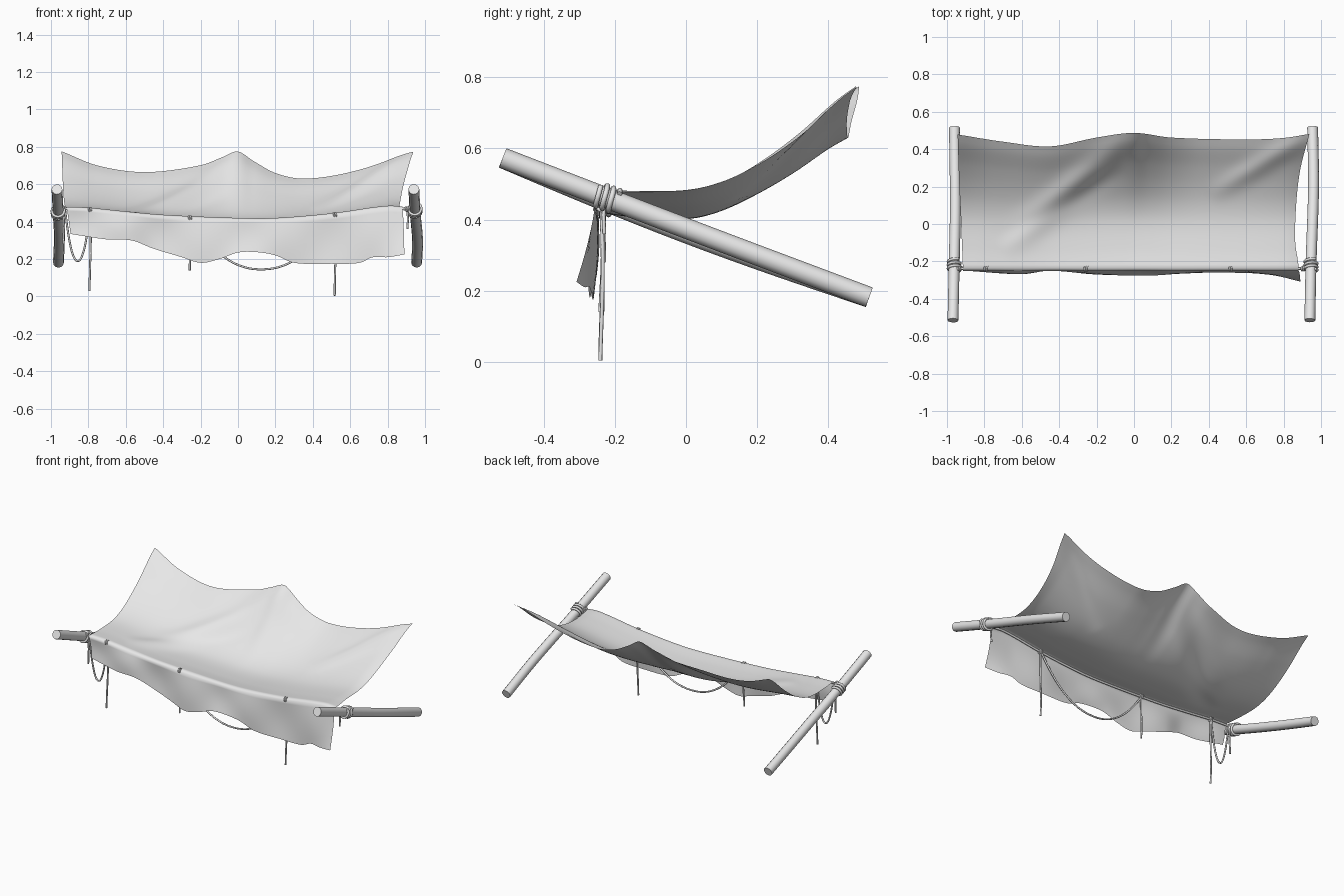
import bpy, bmesh, math
from mathutils import Vector

if "Cube" in bpy.data.objects:
    bpy.data.objects.remove(bpy.data.objects["Cube"], do_unlink=True)

grey = bpy.data.materials.new("plain_grey")
grey.use_nodes = True
grey.diffuse_color = (0.8, 0.8, 0.8, 1)
grey.node_tree.nodes["Principled BSDF"].inputs["Base Color"].default_value = (0.8, 0.8, 0.8, 1)


def smooth_table(points):
    """Smooth function through (position, value) pairs, clamped at the ends."""
    def slope(i):
        a, b = points[max(i - 1, 0)], points[min(i + 1, len(points) - 1)]
        return (b[1] - a[1]) / (b[0] - a[0])

    def value(x):
        if x <= points[0][0]:
            return points[0][1]
        for i in range(len(points) - 1):
            (x0, y0), (x1, y1) = points[i], points[i + 1]
            if x <= x1:
                h = x1 - x0
                t = (x - x0) / h
                s = t * t * (3 - 2 * t)
                return (y0 + (y1 - y0) * s + h * slope(i) * t * (1 - t) ** 2
                        - h * slope(i + 1) * t * t * (1 - t))
        return points[-1][1]
    return value


def finish(obj, angle):
    bpy.ops.object.select_all(action='DESELECT')
    obj.select_set(True)
    bpy.context.view_layer.objects.active = obj
    if obj.type == 'CURVE':
        bpy.ops.object.convert(target='MESH')
    bpy.ops.object.shade_smooth_by_angle(angle=math.radians(angle))


def tube(name, path, radius, sides=2):
    curve = bpy.data.curves.new(name, 'CURVE')
    curve.dimensions = '3D'
    curve.bevel_depth = radius
    curve.bevel_resolution = sides
    curve.use_fill_caps = True
    spline = curve.splines.new('POLY')
    spline.points.add(len(path) - 1)
    for point, co in zip(spline.points, path):
        point.co = (*co, 1)
    curve.materials.append(grey)
    obj = bpy.data.objects.new(name, curve)
    bpy.context.collection.objects.link(obj)
    finish(obj, 50)


def coil(name, centre, axis, radius, thickness, turns, pitch):
    axis = axis.normalized()
    side = axis.orthogonal().normalized()
    up = axis.cross(side)
    steps = turns * 20
    path = []
    for i in range(steps + 1):
        a = 2 * math.pi * i / 20
        along = (i / 20 - turns / 2) * pitch
        path.append(centre + side * radius * math.cos(a) + up * radius * math.sin(a) + axis * along)
    tube(name, path, thickness)


# Cloth outlines: front fold, back edge, hem and side edges
fold_z = smooth_table([(-.92, .48), (-.8, .475), (-.6, .455), (-.4, .437), (0, .42),
                       (.2, .42), (.5, .445), (.8, .485), (.92, .475)])
back_z = smooth_table([(-.94, .775), (-.75, .70), (-.5, .665), (-.2, .70), (-.08, .738), (0, .768),
                       (.08, .725), (.2, .66), (.35, .63), (.6, .665), (.94, .77)])
back_y = smooth_table([(-.94, .478), (-.7, .44), (-.45, .415), (-.2, .462), (0, .487),
                       (.2, .462), (.6, .452), (.8, .46), (.94, .482)])
hem_z = smooth_table([(-.9, .335), (-.7, .305), (-.57, .30), (-.45, .255), (-.3, .21),
                      (-.2, .18), (-.1, .20), (0, .235), (.1, .237), (.2, .22), (.3, .18),
                      (.5, .175), (.65, .18), (.72, .21), (.8, .21), (.89, .225)])
hem_y = smooth_table([(-.9, -.25), (-.6, -.268), (-.45, -.25), (-.2, -.27), (.1, -.275),
                      (.3, -.262), (.6, -.262), (.75, -.275), (.89, -.308)])
rise = smooth_table([(0, 0), (.15, -.02), (.35, 0), (.49, .10), (.63, .29),
                     (.78, .56), (.92, .86), (1, 1)])
left_x = smooth_table([(-1, -.895), (0, -.915), (.35, -.925), (.65, -.935), (1, -.943)])
right_x = smooth_table([(-1, .89), (0, .88), (.2, .862), (.5, .868), (.75, .89), (1, .938)])


def crease(x, y, start, end, width, height):
    """Soft ridge along a line, fading at both ends."""
    a, b = Vector(start), Vector(end)
    d = b - a
    p = Vector((x, y)) - a
    t = p.dot(d) / d.length_squared
    if not 0 < t < 1:
        return 0
    off = (p - d * t).length
    return height * math.sin(math.pi * t) * math.exp(-(off / width) ** 2)


def cloth_point(s, v):
    x = left_x(v) + (right_x(v) - left_x(v)) * s
    if v >= 0:
        y = -.235 + v * (back_y(x) + .235)
        z = fold_z(x) + (back_z(x) - fold_z(x)) * rise(v)
        z -= .018 * math.sin(math.pi * v) * math.sin(math.pi * s)
        z += crease(x, y, (.05, .53), (-.72, -.15), .07, .035)
        z += crease(x, y, (-.05, .3), (-.75, -.1), .05, -.015)
        z += crease(x, y, (.98, .5), (.4, .15), .05, .022)
        return x, y, z
    w = -v
    y = -.25 + (hem_y(x) + .25) * w
    y += .007 * math.sin(14 * x + 1) * math.sin(math.pi * w)
    top = fold_z(x) - .01
    return x, y, top + (hem_z(x) - top) * w


# Draped cloth: valance, fold over the rope, and canopy in one sheet
columns = 110
rows = [-1 + i / 11 for i in range(11)] + [-.001] + [i / 40 for i in range(41)]
bm = bmesh.new()
grid = [[bm.verts.new(cloth_point(c / columns, v)) for c in range(columns + 1)] for v in rows]
for low, high in zip(grid, grid[1:]):
    for c in range(columns):
        bm.faces.new((low[c], low[c + 1], high[c + 1], high[c]))
mesh = bpy.data.meshes.new("cloth_awning")
bm.to_mesh(mesh)
bm.free()
mesh.materials.append(grey)
cloth = bpy.data.objects.new("cloth_awning", mesh)
bpy.context.collection.objects.link(cloth)
finish(cloth, 100)

# Side poles with rope lashings
axis = Vector((0, 1.04, -.395))
pole_x = {"left": smooth_table([(-.52, .94), (-.2, .947), (.2, .96), (.52, .955)]),
          "right": smooth_table([(-.52, -.968), (-.2, -.961), (.1, -.955), (.52, -.96)])}
sag = {"left": .002, "right": .015}
for side, px in pole_x.items():
    def on_pole(y):
        bend = sag[side] * math.cos(math.pi * y / 1.04)
        return Vector((px(y), y, .3775 - .38 * y - bend))
    tube(side + "_pole", [on_pole(-.515 + 1.03 * i / 16) for i in range(17)], .029, 4)
    coil(side + "_pole_lashing", on_pole(-.222), axis, .033, .0075, 3, .019)

# Ridge rope under the fold
tube("ridge_rope", [(x, -.238, fold_z(x) - .011) for x in (-.95 + 1.9 * i / 40 for i in range(41))], .007)

# Hanging rope ends with knots
hangers = {"first": (-.79, .03), "second": (-.255, .14), "third": (.52, .004)}
for name, (x, bottom) in hangers.items():
    top = fold_z(x) - .011
    path = [(x + .003 * math.sin(5 * t), -.238 + .004 * math.sin(4 * t), top + (bottom - top) * t)
            for t in (i / 8 for i in range(9))]
    tube(name + "_hanging_rope", path, .0055)
    coil(name + "_rope_knot", Vector((x, -.238, top)), Vector((1, 0, 0)), .011, .005, 2, .01)

# Short tails beside the poles
for name, x, bottom in (("right_tail", -.934, .28), ("left_tail", .905, .36)):
    top = fold_z(x) - .01
    tube(name, [(x, -.228, top), (x + .004, -.232, (top + bottom) / 2), (x, -.23, bottom)], .0055)
    coil(name + "_knot", Vector((x, -.238, top)), Vector((1, 0, 0)), .011, .005, 2, .01)

# Slack loops between the hanging ropes
for name, x0, x1, low in (("small_rope_loop", -.925, -.79, .19), ("large_rope_loop", -.255, .52, .145)):
    z0, z1 = fold_z(x0) - .011, fold_z(x1) - .011
    path = []
    for i in range(33):
        t = i / 32
        chord = z0 + (z1 - z0) * t
        depth = (z0 + z1) / 2 - low
        path.append((x0 + (x1 - x0) * t, -.234, chord - depth * (1 - abs(2 * t - 1) ** 2.2)))
    tube(name, path, .0055)
